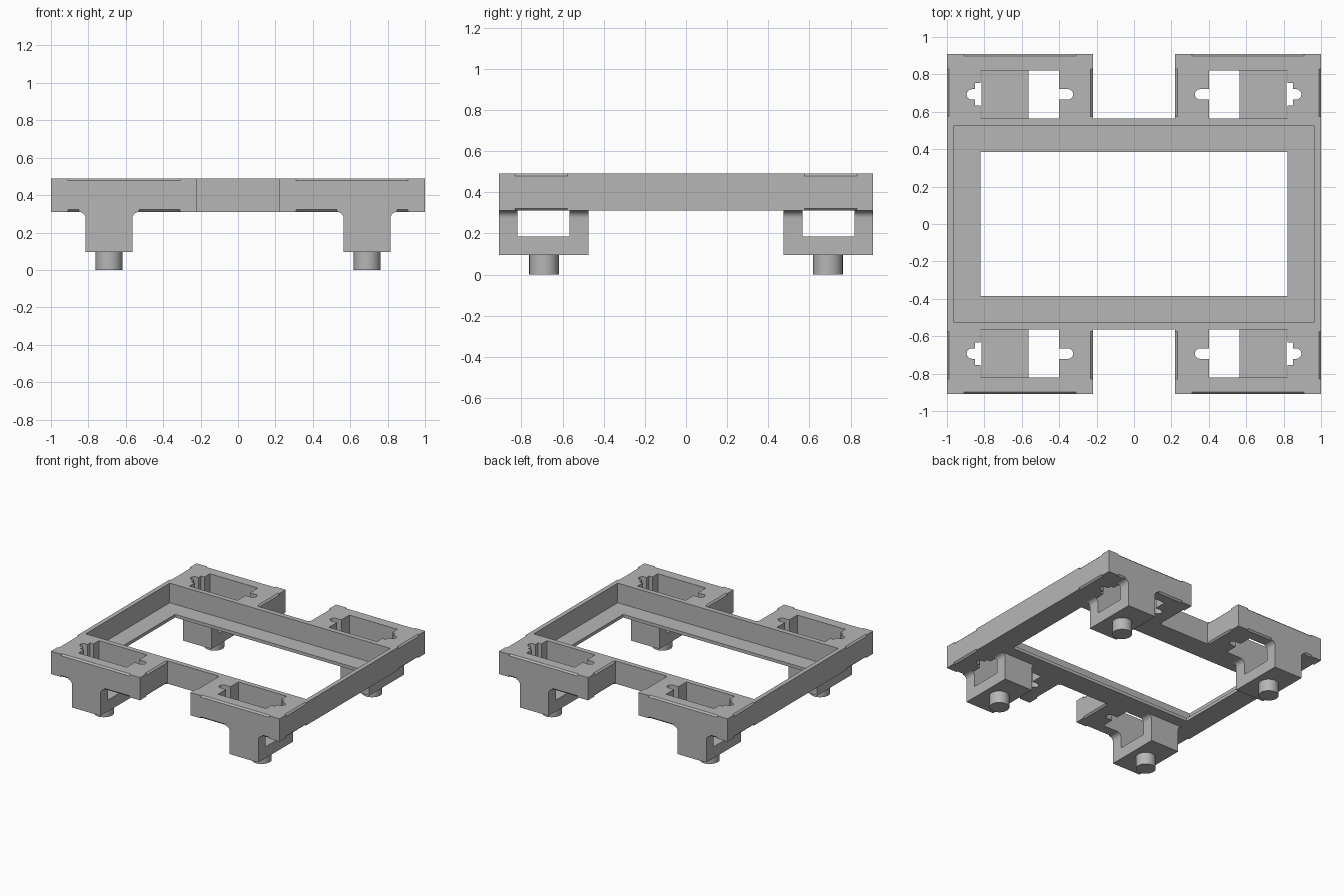
import bpy, bmesh, math
from mathutils import Matrix

cube = bpy.data.objects.get("Cube")
if cube:
    bpy.data.objects.remove(cube, do_unlink=True)

grey = bpy.data.materials.new("plain grey")
grey.use_nodes = True
COLOUR = (0.47, 0.47, 0.47, 1)
grey.diffuse_color = COLOUR
grey.node_tree.nodes["Principled BSDF"].inputs["Base Color"].default_value = COLOUR

# Maps (profile u, profile v, along w) to xyz for each extrusion axis
AXES = {"x": lambda u, v, w: (w, u, v),
        "y": lambda u, v, w: (u, w, v),
        "z": lambda u, v, w: (u, v, w)}


def add_object(name, bm):
    bmesh.ops.recalc_face_normals(bm, faces=bm.faces)
    mesh = bpy.data.meshes.new(name)
    bm.to_mesh(mesh)
    bm.free()
    mesh.materials.append(grey)
    obj = bpy.data.objects.new(name, mesh)
    bpy.context.collection.objects.link(obj)
    return obj


def prism(name, points, low, high, axis="z"):
    bm = bmesh.new()
    rings = [[bm.verts.new(AXES[axis](u, v, w)) for u, v in points] for w in (low, high)]
    bm.faces.new(rings[0])
    bm.faces.new(rings[1])
    n = len(points)
    for i in range(n):
        j = (i + 1) % n
        bm.faces.new((rings[0][i], rings[0][j], rings[1][j], rings[1][i]))
    return add_object(name, bm)


def rect(u0, u1, v0, v1):
    return [(u0, v0), (u1, v0), (u1, v1), (u0, v1)]


def arc(cu, cv, r, start, end, steps=8):
    angles = [math.radians(start + (end - start) * i / steps) for i in range(steps + 1)]
    return [(cu + r * math.cos(a), cv + r * math.sin(a)) for a in angles]


def activate(obj):
    bpy.ops.object.select_all(action="DESELECT")
    obj.select_set(True)
    bpy.context.view_layer.objects.active = obj


def cut(obj, cutter):
    mod = obj.modifiers.new("cut", "BOOLEAN")
    mod.operation, mod.solver, mod.object = "DIFFERENCE", "EXACT", cutter
    activate(obj)
    bpy.ops.object.modifier_apply(modifier=mod.name)
    bpy.data.objects.remove(cutter, do_unlink=True)


def finish(obj):
    activate(obj)
    bpy.ops.object.shade_smooth_by_angle(angle=math.radians(30))
    mod = obj.modifiers.new("four corners", "MIRROR")
    mod.use_axis = (True, True, False)


BOTTOM, TOP = 0.31, 0.49          # frame heights
IN, OUT = 0.565, 0.82             # pocket limits across y
MID = 0.693                       # pocket and pin centre line

# Frame: one quarter, with ears at the corner and a large central opening
frame = prism("frame", [(0, IN), (0.22, IN), (0.22, 0.91), (1, 0.91),
                        (1, 0), (0.82, 0), (0.82, 0.385), (0, 0.385)], BOTTOM, TOP)

# Recess leaving a thin ledge round the opening
cut(frame, prism("recess_cutter", rect(-0.2, 0.965, -0.2, 0.525), 0.335, 0.6))

# Pocket with a round slot on one end and a stepped slot on the other
r = 0.028
outline = [(0.40, IN), (0.82, IN), (0.82, MID - 0.06), (0.85, MID - 0.06), (0.85, MID - r)]
outline += arc(0.867, MID, r, -90, 90)
outline += [(0.85, MID + r), (0.85, MID + 0.06), (0.82, MID + 0.06), (0.82, OUT),
            (0.40, OUT), (0.40, MID + r)]
outline += arc(0.353, MID, r, 90, 270)
outline += [(0.40, MID - r)]
cut(frame, prism("pocket_cutter", outline, 0.2, 0.6))

# Small bevels that stop short of the corners
bevels = [("x", 0.91, TOP, 0.31, 0.91), ("x", 0.91, BOTTOM, 0.31, 0.53),
          ("x", 0.91, BOTTOM, 0.85, 0.91)]
bevels += [("y", x, z, 0.575, 0.83) for x in (0.22, 1) for z in (BOTTOM, TOP)]
b = 0.012
for axis, u, v, low, high in bevels:
    diamond = [(u - b, v), (u, v - b), (u + b, v), (u, v + b)]
    cut(frame, prism("bevel_cutter", diamond, low, high, axis))

# Open the quarter's ends so the mirrored copies join
bm = bmesh.new()
bm.from_mesh(frame.data)
caps = [f for f in bm.faces
        if any(all(abs(v.co[i]) < 1e-4 for v in f.verts) for i in (0, 1))]
bmesh.ops.delete(bm, geom=caps, context="FACES")
bm.to_mesh(frame.data)
bm.free()
finish(frame)

# Leg: block flared by fillets under the frame, hollowed into a U
f = 0.036
x0, x1 = 0.565, 0.815
profile = [(x0, 0.095), (x1, 0.095)]
profile += arc(x1 + f, BOTTOM - f, f, 180, 90)
profile += arc(x0 - f, BOTTOM - f, f, 90, 0)
leg = prism("leg", profile, 0.475, 0.91, "y")
cut(leg, prism("tunnel_cutter", rect(IN, OUT, 0.185, 0.5), 0.3, 1.1, "x"))
finish(leg)

# Round locating pin under each leg
bm = bmesh.new()
bmesh.ops.create_cone(bm, cap_ends=True, segments=32, radius1=0.072, radius2=0.072,
                      depth=0.1, matrix=Matrix.Translation((0.69, 0.69, 0.05)))
finish(add_object("pin", bm))
